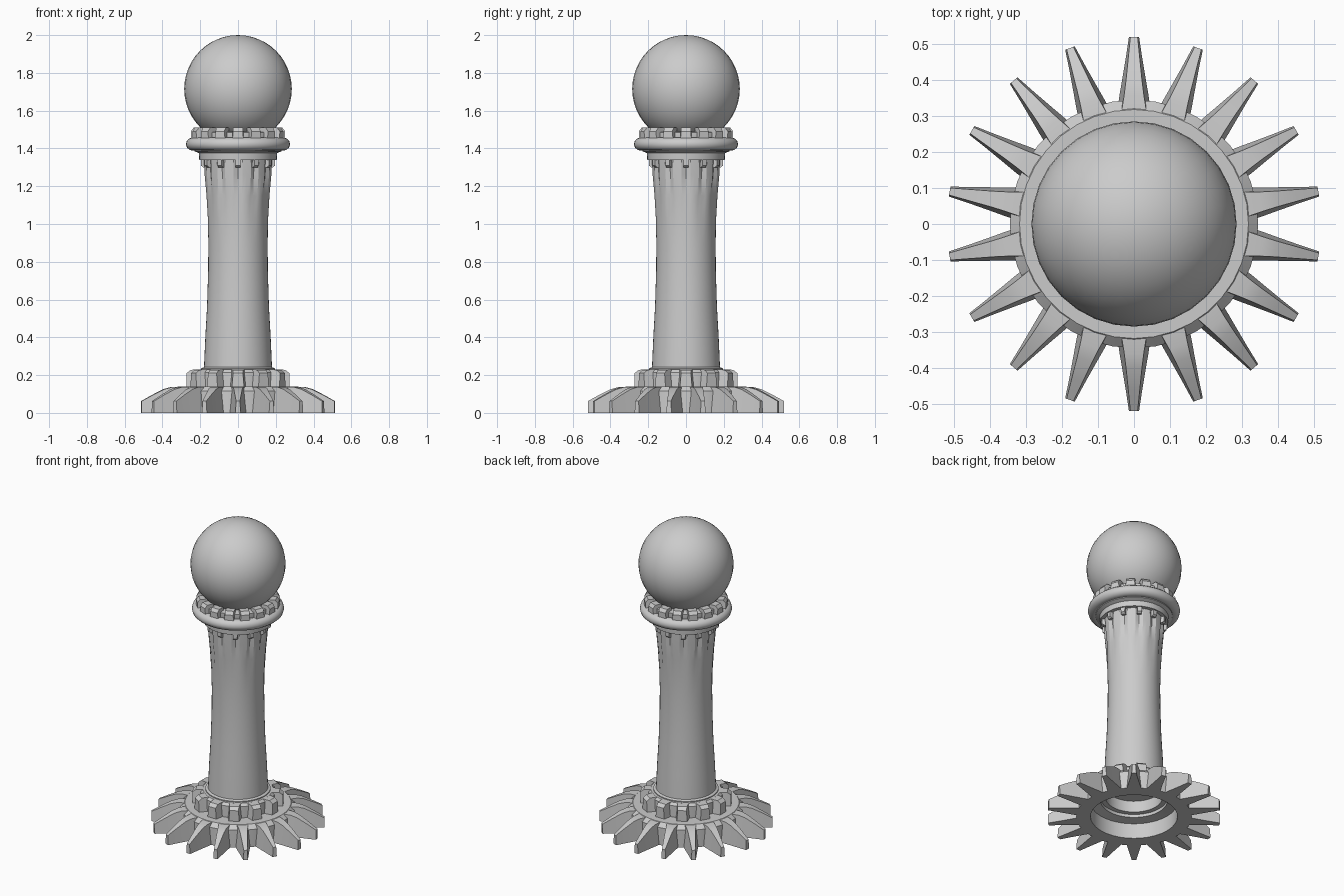
import bpy, bmesh
from math import sin, cos, pi, radians, tau

cube = bpy.data.objects.get("Cube")
if cube:
    bpy.data.objects.remove(cube)

stone = bpy.data.materials.new("grey stone")
stone.use_nodes = True
stone.diffuse_color = (0.6, 0.6, 0.6, 1)
stone.node_tree.nodes["Principled BSDF"].inputs["Base Color"].default_value = (0.6, 0.6, 0.6, 1)


def finish(name, bm, angle=30):
    bmesh.ops.recalc_face_normals(bm, faces=bm.faces)
    mesh = bpy.data.meshes.new(name)
    bm.to_mesh(mesh)
    bm.free()
    mesh.materials.append(stone)
    ob = bpy.data.objects.new(name, mesh)
    bpy.context.collection.objects.link(ob)
    bpy.ops.object.select_all(action='DESELECT')
    ob.select_set(True)
    bpy.context.view_layer.objects.active = ob
    bpy.ops.object.shade_smooth_by_angle(angle=radians(angle))
    return ob


def lathe(name, profile, segs, closed=False, shape=lambda i, r, z: r, angle=30):
    """Spin (radius, height) points; open profiles get end caps."""
    bm = bmesh.new()
    rings = []
    for r, z in profile:
        rings.append([bm.verts.new((shape(i, r, z) * cos(tau * i / segs),
                                    shape(i, r, z) * sin(tau * i / segs), z))
                      for i in range(segs)])
    pairs = list(zip(rings, rings[1:]))
    if closed:
        pairs.append((rings[-1], rings[0]))
    else:
        bm.faces.new(rings[0])
        bm.faces.new(rings[-1])
    for a, b in pairs:
        for i in range(segs):
            j = (i + 1) % segs
            bm.faces.new((a[i], a[j], b[j], b[i]))
    return finish(name, bm, angle)


def teeth(name, count, sections, start=90):
    """Radial teeth lofted through (radius, bottom, top, lower and upper half width)."""
    bm = bmesh.new()
    for k in range(count):
        a = radians(start) + tau * k / count
        loops = []
        for r, low, high, wl, wh in sections:
            corners = ((-wl, low), (wl, low), (wh, high), (-wh, high))
            loops.append([bm.verts.new((r * cos(a) - w * sin(a),
                                        r * sin(a) + w * cos(a), z))
                          for w, z in corners])
        bm.faces.new(loops[0])
        bm.faces.new(loops[-1])
        for p, q in zip(loops, loops[1:]):
            for i in range(4):
                j = (i + 1) % 4
                bm.faces.new((p[i], p[j], q[j], q[i]))
    return finish(name, bm, 15)


# Wide hollow foot gear with eighteen long sloping teeth
lathe("foot_ring", [(0.26, 0), (0.345, 0), (0.345, 0.115), (0.318, 0.14),
                    (0.20, 0.14), (0.20, 0.11), (0.26, 0.10)], 36, closed=True)
teeth("foot_teeth", 18, [(0.29, 0, 0.139, 0.05, 0.038), (0.36, 0, 0.136, 0.04, 0.027),
                         (0.40, 0, 0.125, 0.033, 0.022), (0.46, 0, 0.095, 0.023, 0.016),
                         (0.52, 0, 0.062, 0.014, 0.010)])

# Smaller gear stacked on the foot
lathe("upper_gear_ring", [(0.17, 0.13), (0.225, 0.13), (0.225, 0.215), (0.21, 0.23),
                          (0.17, 0.23)], 36, closed=True)
teeth("upper_gear_teeth", 12, [(0.20, 0.135, 0.23, 0.045, 0.035),
                               (0.25, 0.135, 0.228, 0.036, 0.028),
                               (0.272, 0.135, 0.21, 0.032, 0.026)])


# Waisted column, fluted towards its top
def flute(i, r, z):
    depth = max(0, min(1, (z - 1.0) / 0.25))
    return r - (0.012 * depth if i % 4 == 0 else 0)


lathe("column", [(0.16, 0.20), (0.195, 0.215), (0.195, 0.236), (0.18, 0.242),
                 (0.173, 0.40), (0.164, 0.56), (0.158, 0.75), (0.157, 0.9),
                 (0.16, 1.02), (0.168, 1.15), (0.178, 1.26), (0.182, 1.35)],
      48, shape=flute, angle=20)

# Collar with small blocks hanging below it
lathe("collar", [(0.15, 1.34), (0.205, 1.34), (0.207, 1.375), (0.23, 1.385),
                 (0.23, 1.40), (0.15, 1.40)], 48, closed=True)
teeth("collar_blocks", 12, [(0.16, 1.30, 1.345, 0.014, 0.014),
                            (0.185, 1.30, 1.345, 0.014, 0.014),
                            (0.197, 1.31, 1.345, 0.012, 0.014)])

# Rounded rim
rim = [(0.238 + 0.038 * cos(t * tau / 12), 1.423 + 0.035 * sin(t * tau / 12))
       for t in range(12)]
lathe("rim", rim, 48, closed=True, angle=40)

# Crown cup and its blocks around the ball
lathe("crown_cup", [(0.20, 1.39), (0.225, 1.44), (0.225, 1.485), (0.19, 1.49)], 48)
teeth("crown_blocks", 16, [(0.19, 1.44, 1.51, 0.03, 0.027),
                           (0.235, 1.44, 1.51, 0.03, 0.027),
                           (0.25, 1.44, 1.49, 0.03, 0.025)])

# Ball on top
bm = bmesh.new()
bmesh.ops.create_uvsphere(bm, u_segments=32, v_segments=24, radius=0.285)
bmesh.ops.translate(bm, verts=bm.verts, vec=(0, 0, 1.715))
finish("ball", bm, 60)
